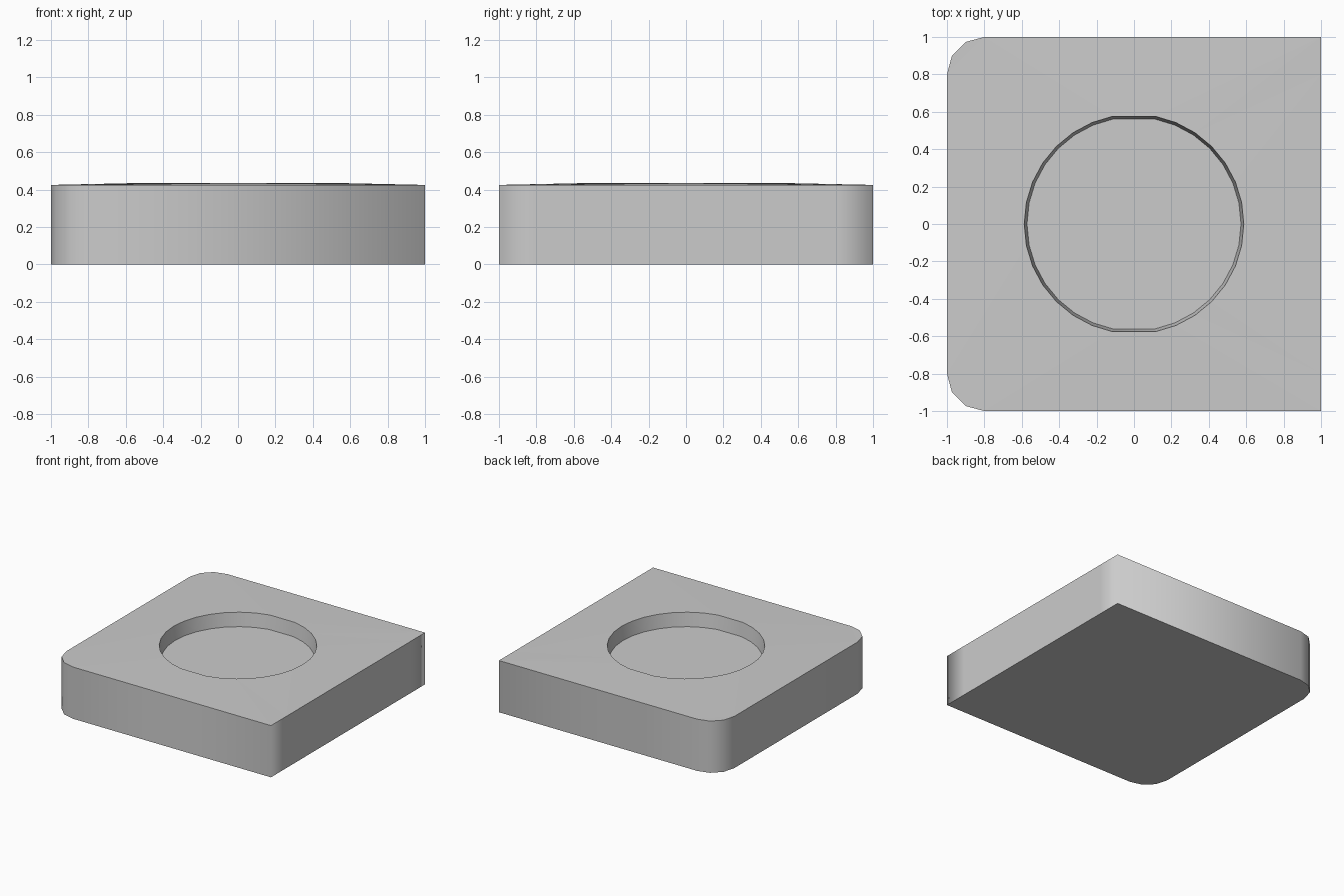
import bpy, bmesh, math

if "Cube" in bpy.data.objects:
    bpy.data.objects.remove(bpy.data.objects["Cube"])

bm = bmesh.new()


def ring(points, z):
    verts = [bm.verts.new((x, y, z)) for x, y in points]
    edges = [bm.edges.new((verts[i - 1], verts[i])) for i in range(len(verts))]
    return verts, edges


def wall(lower, upper):
    for i in range(len(lower)):
        face = bm.faces.new((lower[i - 1], lower[i], upper[i], upper[i - 1]))
        face.smooth = True


def circle(r):
    # 32 divisions, with the front and back points left out
    return [(r * math.cos(i * math.pi / 16), r * math.sin(i * math.pi / 16))
            for i in range(32) if i not in (8, 24)]


# Plate outline: square right corners, rounded left corners
arc = [(-0.8 - 0.2 * math.sin(math.radians(a)), 0.8 + 0.2 * math.cos(math.radians(a)))
       for a in (0, 30, 60, 90)]
outline = [(1, -1), (1, -0.8), (1, 0.8), (1, 1)] + arc + [(x, -y) for x, y in reversed(arc)]

base, base_edges = ring(outline, 0)
edge, edge_edges = ring(outline, 0.425)
rim, rim_edges = ring(circle(0.587), 0.434)
floor, floor_edges = ring(circle(0.572), 0.322)

# Outer sides, underside, recess wall and recess floor
wall(base, edge)
bm.faces.new(base[::-1])
wall(rim, floor)
bm.faces.new(floor)

# Top surface, rising slightly to the recess rim
bmesh.ops.triangle_fill(bm, edges=edge_edges + rim_edges, use_beauty=True, normal=(0, 0, 1))
bmesh.ops.recalc_face_normals(bm, faces=bm.faces)
for e in base_edges + edge_edges + rim_edges + floor_edges:
    e.smooth = False

mesh = bpy.data.meshes.new("recessed_plate")
bm.to_mesh(mesh)
bm.free()
plate = bpy.data.objects.new("recessed_plate", mesh)
bpy.context.collection.objects.link(plate)
